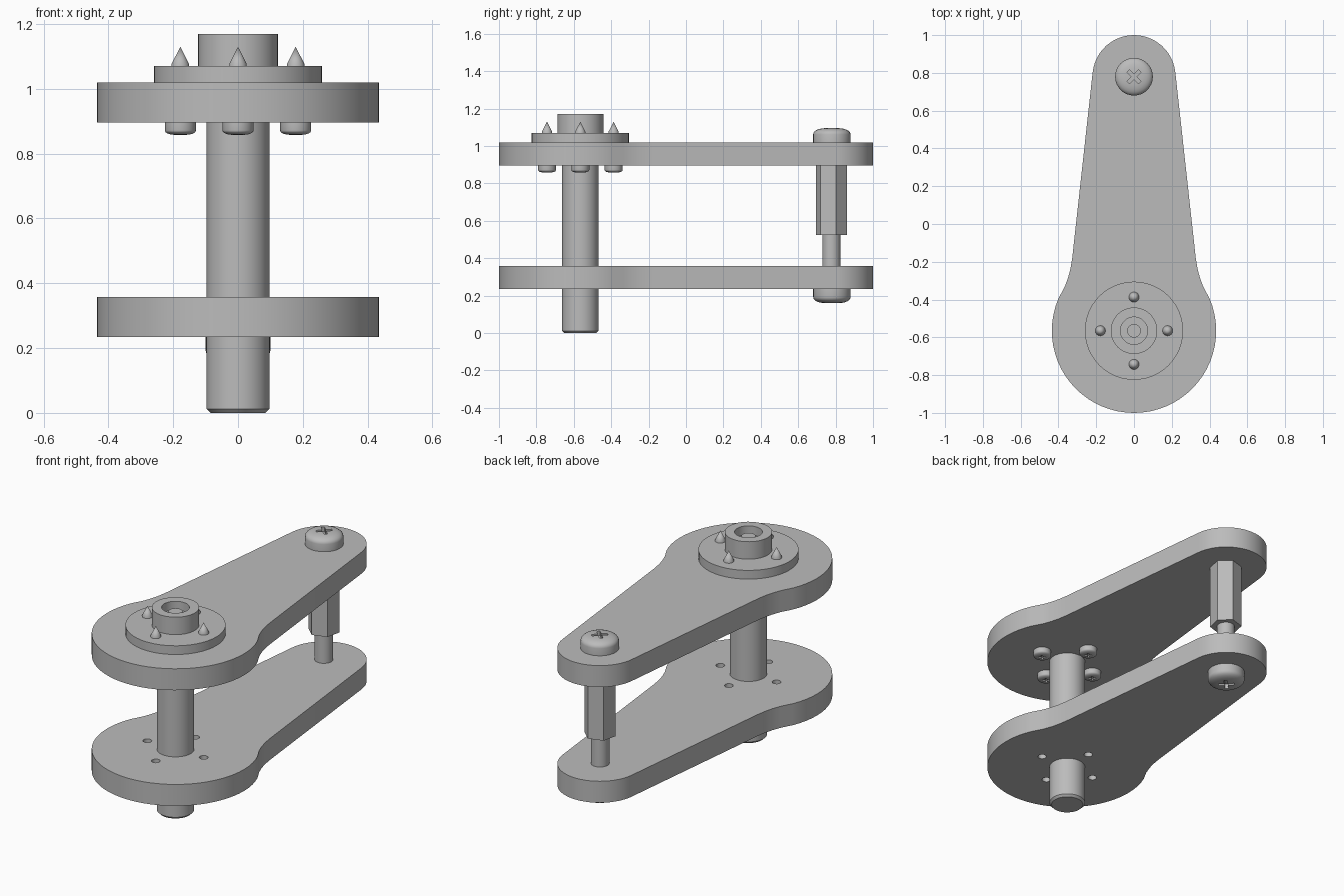
import bpy, bmesh, math
from mathutils import Matrix, Vector

if "Cube" in bpy.data.objects:
    bpy.data.objects.remove(bpy.data.objects["Cube"])

PIVOT = Vector((0, -0.565, 0))   # main shaft axis
TIP = Vector((0, 0.78, 0))       # spacer axis

steel = bpy.data.materials.new("grey steel")
steel.diffuse_color = (0.5, 0.5, 0.5, 1)
steel.use_nodes = True
steel.node_tree.nodes["Principled BSDF"].inputs["Base Color"].default_value = steel.diffuse_color


def make(name, bm):
    bmesh.ops.recalc_face_normals(bm, faces=bm.faces)
    me = bpy.data.meshes.new(name)
    bm.to_mesh(me)
    bm.free()
    ob = bpy.data.objects.new(name, me)
    bpy.context.collection.objects.link(ob)
    me.materials.append(steel)
    return ob


def smooth(ob):
    bpy.ops.object.select_all(action='DESELECT')
    ob.select_set(True)
    bpy.context.view_layer.objects.active = ob
    bpy.ops.object.shade_smooth_by_angle(angle=math.radians(30))


def lathe(name, profile, at, n=48, phase=0.0):
    """Spin (radius, z) points about a vertical axis; radius 0 makes a tip."""
    bm = bmesh.new()
    rings = []
    for r, z in profile:
        k = n if r > 0 else 1
        rings.append([bm.verts.new((at.x + r * math.cos(phase + 2 * math.pi * i / n),
                                    at.y + r * math.sin(phase + 2 * math.pi * i / n), z))
                      for i in range(k)])
    for a, b in zip(rings, rings[1:]):
        for i in range(n):
            j = (i + 1) % n
            quad = [a[i % len(a)], a[j % len(a)], b[j % len(b)], b[i % len(b)]]
            bm.faces.new(list(dict.fromkeys(quad)))
    for ring in (rings[0], rings[-1]):
        if len(ring) > 1:
            bm.faces.new(ring)
    return make(name, bm)


def cut(ob, cutters):
    """Subtract the cutters and bake the result."""
    for c in cutters:
        m = ob.modifiers.new("cut", 'BOOLEAN')
        m.object, m.operation, m.solver = c, 'DIFFERENCE', 'EXACT'
    dg = bpy.context.evaluated_depsgraph_get()
    me = bpy.data.meshes.new_from_object(ob.evaluated_get(dg))
    ob.modifiers.clear()
    ob.data = me
    for c in cutters:
        bpy.data.objects.remove(c)


def arc(c, r, a0, a1, n):
    return [(c.x + r * math.cos(math.radians(a0 + (a1 - a0) * i / n)),
             c.y + r * math.sin(math.radians(a0 + (a1 - a0) * i / n))) for i in range(n + 1)]


def plate(name, z0, z1):
    """Keyhole-shaped arm: large round end, concave neck, tapering to a small round end."""
    half = arc(PIVOT, 0.435, -90, 23, 20)
    half += [(0.368, -0.335), (0.349, -0.285), (0.336, -0.235), (0.327, -0.18)]
    half += arc(TIP, 0.22, 6, 90, 12)
    outline = half + [(-x, y) for x, y in half[-2:0:-1]]
    bm = bmesh.new()
    face = bm.faces.new([bm.verts.new((x, y, z0)) for x, y in outline])
    ext = bmesh.ops.extrude_face_region(bm, geom=[face])
    bmesh.ops.translate(bm, vec=(0, 0, z1 - z0),
                        verts=[v for v in ext['geom'] if isinstance(v, bmesh.types.BMVert)])
    return make(name, bm)


def screw_head(name, at, z, r, wall, dome, up):
    """Domed head with a cross recess; up is +1 or -1."""
    prof = [(r, z), (r, z + up * wall)]
    for i in range(1, 6):
        t = i / 6 * math.pi / 2
        prof.append((r * math.cos(t) ** 0.6, z + up * (wall + dome * math.sin(t))))
    prof.append((0, z + up * (wall + dome)))
    head = lathe(name, prof, at, 32)
    cutters = []
    for a in (45, 135):
        bm = bmesh.new()
        bmesh.ops.create_cube(bm, size=1, matrix=Matrix.Translation(
            (at.x, at.y, z + up * (wall + dome))) @ Matrix.Rotation(math.radians(a), 4, 'Z')
            @ Matrix.Diagonal((r * 0.85, r * 0.18, dome * 1.6, 1)))
        cutters.append(make("slot_cutter", bm))
    cut(head, cutters)
    return head


bolts = [PIVOT + 0.178 * Vector((math.cos(a), math.sin(a), 0))
         for a in (0, math.pi / 2, math.pi, 3 * math.pi / 2)]

# Arms; the lower one keeps open bolt holes
parts = [plate("upper_plate", 0.897, 1.02)]
lower = plate("lower_plate", 0.235, 0.358)
cut(lower, [lathe("hole_cutter", [(0.023, 0.1), (0.023, 0.5)], b, 20) for b in bolts])
parts.append(lower)

# Main shaft with chamfered foot, flange and recessed hub
parts.append(lathe("main_shaft", [(0.085, 0), (0.097, 0.012), (0.097, 0.95)], PIVOT))
parts.append(lathe("flange_hub", [
    (0.26, 1.02), (0.26, 1.07), (0.123, 1.07), (0.123, 1.17), (0.072, 1.17),
    (0.072, 1.12), (0.036, 1.12), (0.036, 1.147)], PIVOT))

# Four bolts: pointed ends above the flange, domed heads below the plate
for i, b in enumerate(bolts):
    parts.append(lathe(f"bolt_tip_{i}", [(0.027, 1.05), (0.027, 1.077), (0, 1.13)], b, 24))
    parts.append(screw_head(f"bolt_head_{i}", b, 0.897, 0.048, 0.025, 0.014, -1))

# Hexagonal spacer with threaded stud and its end screws
parts.append(lathe("hex_spacer", [(0.085, 0.525), (0.085, 0.897)], TIP - Vector((0, 0.003, 0)),
                   6, math.radians(17)))
parts.append(lathe("spacer_stud", [(0.048, 0.3), (0.048, 0.53)], TIP - Vector((0, 0.003, 0)), 32))
parts.append(screw_head("top_screw_head", TIP, 1.02, 0.1, 0.042, 0.034, 1))
parts.append(screw_head("bottom_screw_head", TIP, 0.235, 0.1, 0.042, 0.034, -1))

for p in parts:
    smooth(p)
